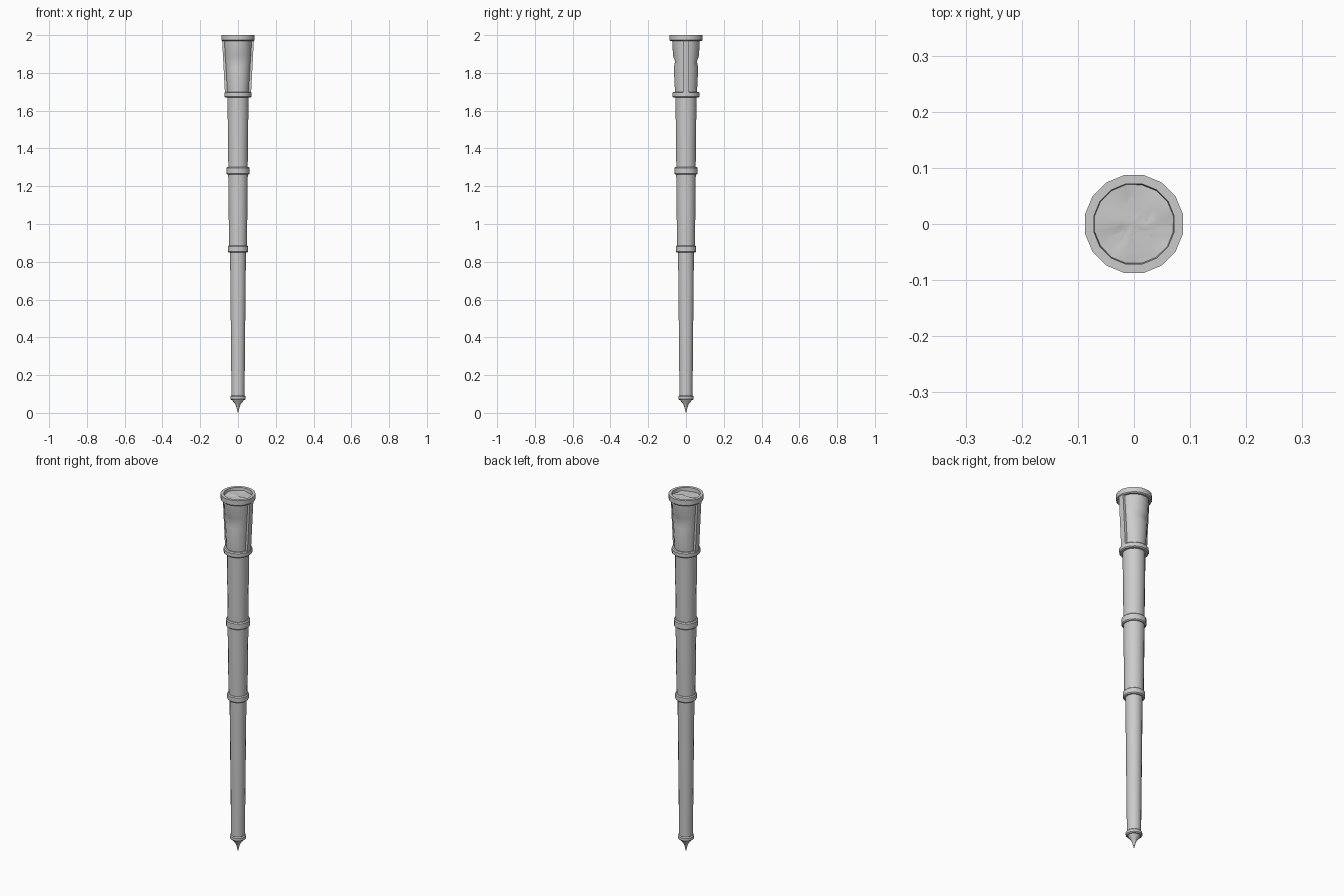
import bpy, bmesh, math, random
from mathutils import Vector

random.seed(4)
SIDES = 16

if "Cube" in bpy.data.objects:
    bpy.data.objects.remove(bpy.data.objects["Cube"], do_unlink=True)

# Single stone-grey material
grey = bpy.data.materials.new("plain_grey")
grey.use_nodes = True
COLOUR = (0.6, 0.6, 0.6, 1)
grey.diffuse_color = COLOUR
grey.node_tree.nodes["Principled BSDF"].inputs["Base Color"].default_value = COLOUR


def finish(name, bm, angle=35):
    bmesh.ops.recalc_face_normals(bm, faces=bm.faces)
    mesh = bpy.data.meshes.new(name)
    bm.to_mesh(mesh)
    bm.free()
    mesh.materials.append(grey)
    obj = bpy.data.objects.new(name, mesh)
    bpy.context.collection.objects.link(obj)
    bpy.ops.object.select_all(action='DESELECT')
    obj.select_set(True)
    bpy.context.view_layer.objects.active = obj
    bpy.ops.object.shade_smooth_by_angle(angle=math.radians(angle))
    return obj


def ring_point(r, z, i):
    a = 2 * math.pi * (i + 0.5) / SIDES
    return Vector((r * math.cos(a), r * math.sin(a), z))


def lathe(profile, closed=False, adjust=None):
    """Revolve (radius, height) pairs; cap the ends unless the loop is closed."""
    bm = bmesh.new()
    rows = []
    for r, z in profile:
        points = [ring_point(r, z, i) for i in range(SIDES)]
        rows.append([bm.verts.new(adjust(p) if adjust else p) for p in points])
    pairs = list(zip(rows, rows[1:]))
    if closed:
        pairs.append((rows[-1], rows[0]))
    else:
        bm.faces.new(rows[0])
        bm.faces.new(rows[-1])
    for low, high in pairs:
        for i in range(SIDES):
            j = (i + 1) % SIDES
            bm.faces.new((low[i], low[j], high[j], high[i]))
    return bm


def collar(name, r, z0, z1, chamfer=0.005):
    finish(name, lathe([(r - chamfer, z0), (r, z0 + chamfer),
                        (r, z1 - chamfer), (r - chamfer, z1)]))


# Tapered shaft sections
for name, r0, z0, r1, z1 in [("lower_shaft", 0.035, 0.08, 0.043, 0.87),
                             ("middle_shaft", 0.048, 0.86, 0.053, 1.28),
                             ("upper_shaft", 0.052, 1.28, 0.057, 1.69)]:
    finish(name, lathe([(r0, z0), (r1, z1)]))

# Collars between the sections
collar("foot_collar", 0.041, 0.068, 0.092)
collar("lower_collar", 0.055, 0.85, 0.885)
collar("middle_collar", 0.062, 1.262, 1.302)
collar("cup_collar", 0.073, 1.67, 1.70)

# Flared spike at the foot
finish("foot_spike", lathe([(0.001, 0), (0.006, 0.022), (0.014, 0.045),
                            (0.027, 0.06), (0.033, 0.072)]))


# Cup body, chipped on its front and back
def chip(p):
    if abs(p.z - 1.86) < 0.01 and abs(p.y) > 0.055:
        p.y *= 0.86
    return p


finish("cup_body", lathe([(0.059, 1.69), (0.066, 1.83), (0.068, 1.86),
                          (0.07, 1.89), (0.075, 1.98)], adjust=chip), 30)

# Upright ribs on both sides of the cup
for name, side in (("left_rib", 1), ("right_rib", -1)):
    bm = bmesh.new()
    bmesh.ops.create_cube(bm, size=1)
    for v in bm.verts:
        top = v.co.z > 0
        outer = (0.084 if top else 0.069) if v.co.x > 0 else 0.045
        v.co = Vector((side * outer, v.co.y * 0.032, 1.975 if top else 1.69))
    finish(name, bm)

# Open rim
finish("rim", lathe([(0.084, 1.968), (0.089, 1.973), (0.089, 2.0),
                     (0.073, 2.0), (0.070, 1.968)], closed=True))

# Lumpy filling inside the rim
bm = bmesh.new()
centre = bm.verts.new((0, 0, 1.984))
loops = [[bm.verts.new(ring_point(r, 1.982 + random.uniform(-0.005, 0.005), i))
          for i in range(SIDES)] for r in (0.024, 0.048, 0.072)]
for i in range(SIDES):
    j = (i + 1) % SIDES
    bm.faces.new((centre, loops[0][i], loops[0][j]))
    for inner, outer in zip(loops, loops[1:]):
        bm.faces.new((inner[i], outer[i], outer[j], inner[j]))
filling = finish("cup_filling", bm, 60)
